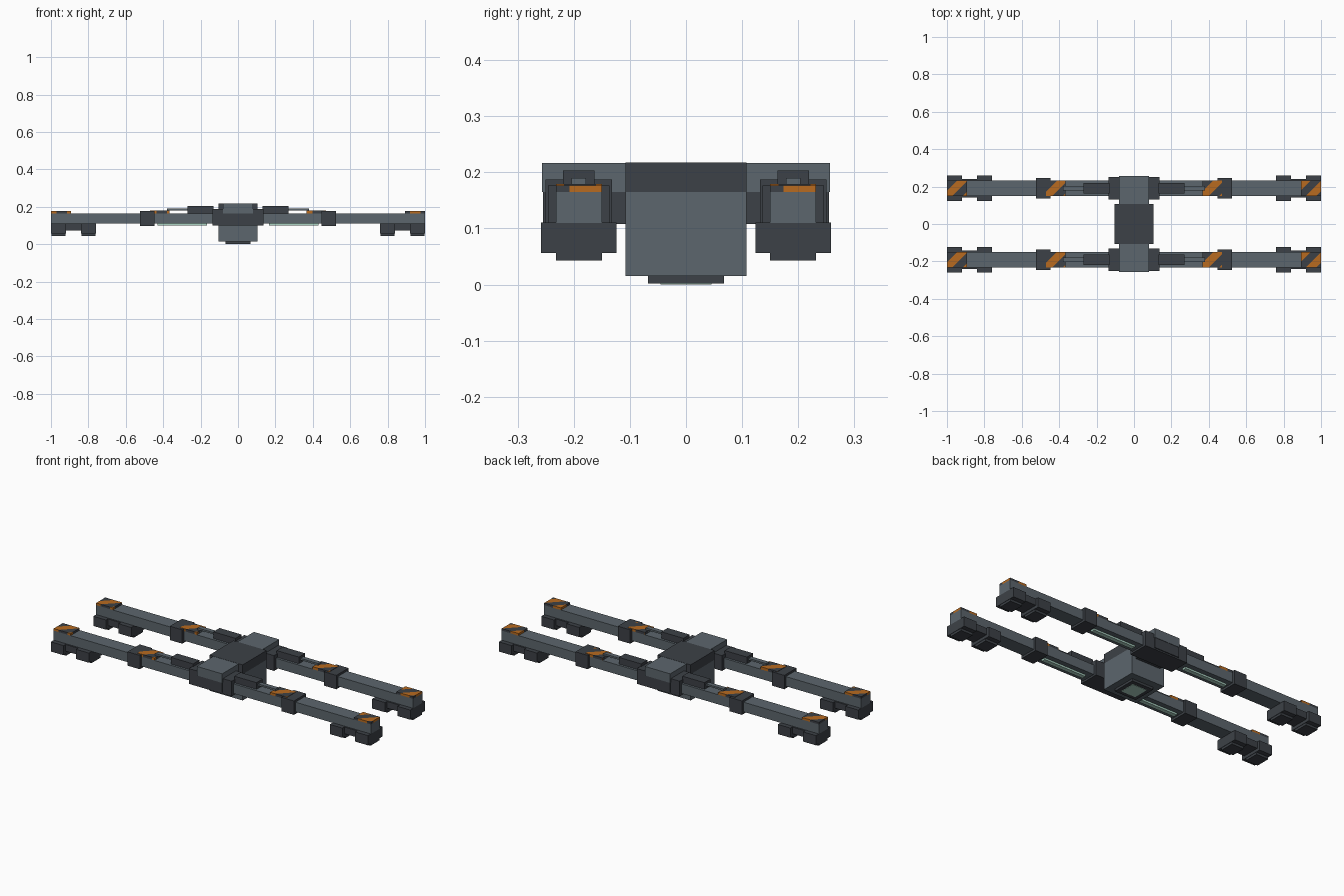
import bpy, bmesh, math
from mathutils import Vector

if "Cube" in bpy.data.objects:
    bpy.data.objects.remove(bpy.data.objects["Cube"])


def material(name, rgb):
    m = bpy.data.materials.new(name)
    m.diffuse_color = (*rgb, 1)
    m.use_nodes = True
    m.node_tree.nodes["Principled BSDF"].inputs["Base Color"].default_value = m.diffuse_color
    return m


LIGHT = material("steel_grey", (0.107, 0.133, 0.153))
DARK = material("charcoal", (0.046, 0.053, 0.063))
ORANGE = material("hazard_orange", (0.48, 0.145, 0.014))
GREEN = material("pale_green_light", (0.42, 0.66, 0.56))


def box(name, xs, ys, zs, *mats):
    """Box between two limits on each axis."""
    bm = bmesh.new()
    bmesh.ops.create_cube(bm, size=1)
    lims = (xs, ys, zs)
    for v in bm.verts:
        v.co = Vector([(max(l) if c > 0 else min(l)) for c, l in zip(v.co, lims)])
    me = bpy.data.meshes.new(name)
    bm.to_mesh(me)
    bm.free()
    ob = bpy.data.objects.new(name, me)
    bpy.context.collection.objects.link(ob)
    for m in mats:
        me.materials.append(m)
    return ob


def striped_plate(name, cx, cy, top, start):
    """Thin plate cut by diagonals into alternating orange and dark bands."""
    ob = box(name, (cx - 0.053, cx + 0.053), (cy - 0.041, cy + 0.041),
             (0.164, top), DARK, ORANGE)
    w = 0.057
    bm = bmesh.new()
    bm.from_mesh(ob.data)
    for k in range(-4, 5):
        bmesh.ops.bisect_plane(bm, geom=bm.verts[:] + bm.edges[:] + bm.faces[:],
                               plane_co=(cx + start + k * w, cy, 0), plane_no=(1, -1, 0))
    for f in bm.faces:
        c = f.calc_center_median()
        u = (c.x - cx) - (c.y - cy) - start
        f.material_index = 1 if math.floor(u / w) % 2 == 0 else 0
    bm.to_mesh(ob.data)
    bm.free()


# Central hub
box("hub_body", (-0.105, 0.105), (-0.108, 0.108), (0.015, 0.165), LIGHT)
box("hub_cap", (-0.105, 0.105), (-0.108, 0.108), (0.165, 0.218), DARK)
box("hub_base", (-0.068, 0.068), (-0.068, 0.068), (0.002, 0.015), DARK)
box("hub_light", (-0.045, 0.045), (-0.045, 0.045), (0.0, 0.003), GREEN)
box("crossbar", (-0.08, 0.08), (-0.257, 0.257), (0.165, 0.217), LIGHT)
box("crossbar_underside", (-0.078, 0.078), (-0.255, 0.255), (0.108, 0.165), DARK)

for sy, row in ((-1, "front"), (1, "back")):
    y = sy * 0.191

    def span(half):
        return (y - half, y + half)

    # Long rail and the sleeve that joins it to the hub
    box(row + "_rail", (-1, 1), span(0.041), (0.11, 0.165), LIGHT)
    box(row + "_hub_sleeve", (-0.135, 0.135), span(0.059), (0.1, 0.187), DARK)

    for sx, side in ((-1, "left"), (1, "right")):
        tag = row + "_" + side

        def sp(a, b):
            return (sx * a, sx * b)

        # Collar, actuator and rod on the rail
        box(tag + "_collar", sp(0.447, 0.525), span(0.055), (0.098, 0.177), DARK)
        box(tag + "_actuator", sp(0.13, 0.27), span(0.028), (0.16, 0.203), DARK)
        box(tag + "_rod", sp(0.265, 0.38), span(0.013), (0.18, 0.19), LIGHT)
        box(tag + "_rod_end", sp(0.365, 0.38), span(0.013), (0.16, 0.19), LIGHT)
        # Light strip below the rail
        box(tag + "_light_strip", sp(0.165, 0.43), span(0.012), (0.1, 0.112), GREEN)
        # Clamp feet
        box(tag + "_foot_bracket", sp(0.8, 0.96), span(0.05), (0.073, 0.111), DARK)
        for x, part in ((0.96, "outer"), (0.8, "inner")):
            box(f"{tag}_{part}_foot", sp(x - 0.04, x + 0.04), span(0.067),
                (0.056, 0.111), DARK)
            box(f"{tag}_{part}_pad", sp(x - 0.038, x + 0.038), span(0.041),
                (0.043, 0.056), DARK)
        # Hazard plates
        striped_plate(tag + "_end_plate", sx * 0.947, y, 0.177,
                      0.013 if sx > 0 else -0.04)
        striped_plate(tag + "_middle_plate", sx * 0.418, y, 0.179, -0.035)
